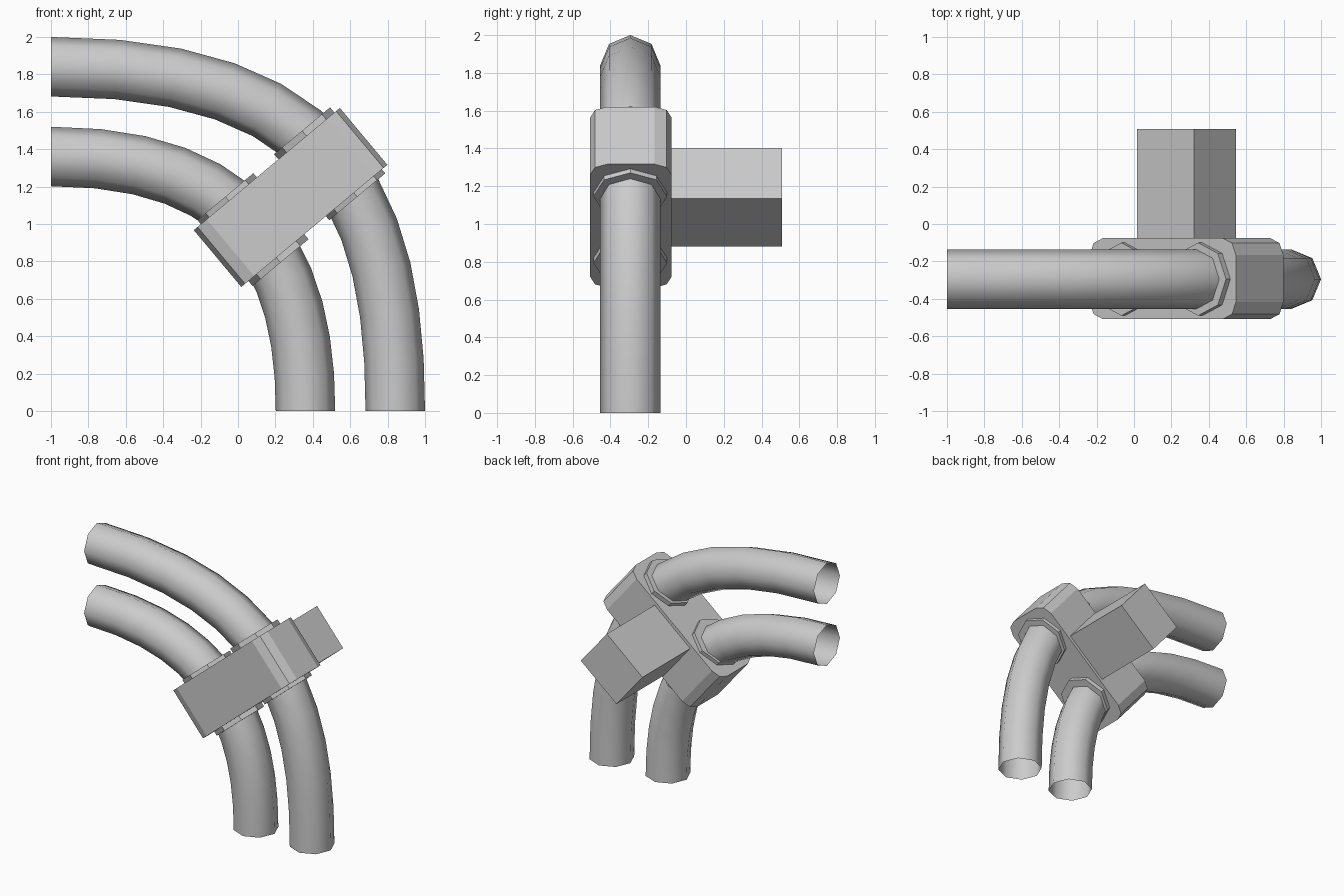
import bpy, bmesh
from math import radians, sin, cos
from mathutils import Vector

if "Cube" in bpy.data.objects:
    bpy.data.objects.remove(bpy.data.objects["Cube"])

TILT = radians(-39.9)            # clamp tilt about y
PIPE_Y = -0.295
CENTRE = Vector((0.281, 0, 1.142))


def add_pipe(name, start, h1, h2, end):
    """Open eight-sided pipe along one bezier bend in the xz plane."""
    cu = bpy.data.curves.new(name, 'CURVE')
    cu.dimensions = '3D'
    cu.resolution_u = 12
    cu.bevel_depth = 0.159
    cu.bevel_resolution = 2
    cu.use_fill_caps = False
    sp = cu.splines.new('BEZIER')
    sp.bezier_points.add(1)
    for bp, (x, z), (dx, dz) in zip(sp.bezier_points, (start, end), ((h1, 0), (0, -h2))):
        bp.handle_left_type = bp.handle_right_type = 'FREE'
        co, d = Vector((x, PIPE_Y, z)), Vector((dx, 0, dz))
        bp.co, bp.handle_left, bp.handle_right = co, co - d, co + d
    sp.use_smooth = True
    ob = bpy.data.objects.new(name, cu)
    bpy.context.collection.objects.link(ob)
    bpy.ops.object.select_all(action='DESELECT')
    ob.select_set(True)
    bpy.context.view_layer.objects.active = ob
    bpy.ops.object.convert(target='MESH')


def add_block(name, size, y, bevel=0.0):
    """Tilted box; bevel rounds only the edges along the pipe direction."""
    bm = bmesh.new()
    bmesh.ops.create_cube(bm, size=1)
    bmesh.ops.scale(bm, vec=size, verts=bm.verts)
    if bevel:
        edges = [e for e in bm.edges
                 if abs(e.verts[0].co.z - e.verts[1].co.z) > 0.01]
        bmesh.ops.bevel(bm, geom=edges, offset=bevel, segments=2,
                        profile=0.5, affect='EDGES')
    me = bpy.data.meshes.new(name)
    bm.to_mesh(me)
    bm.free()
    ob = bpy.data.objects.new(name, me)
    ob.location = (CENTRE.x, y, CENTRE.z)
    ob.rotation_euler = (0, TILT, 0)
    bpy.context.collection.objects.link(ob)


# Two curved pipes
add_pipe("outer_pipe", (-1, 1.841), 1.52, 1.11, (0.841, 0))
add_pipe("inner_pipe", (-1, 1.361), 1.067, 0.78, (0.361, 0))

# Clamp body and wall mount block
add_block("clamp", (1.018, 0.432, 0.396), -0.292, bevel=0.09)
add_block("wall_mount", (0.397, 0.588, 0.348), 0.214)

# Collars where the pipes leave the clamp
for name, x, z in (("outer_collar", 0.49, 1.322), ("inner_collar", 0.08, 0.97)):
    bpy.ops.mesh.primitive_cylinder_add(vertices=8, radius=0.195, depth=0.46,
                                        location=(x, PIPE_Y, z),
                                        rotation=(0, TILT, 0))
    bpy.context.object.name = name
